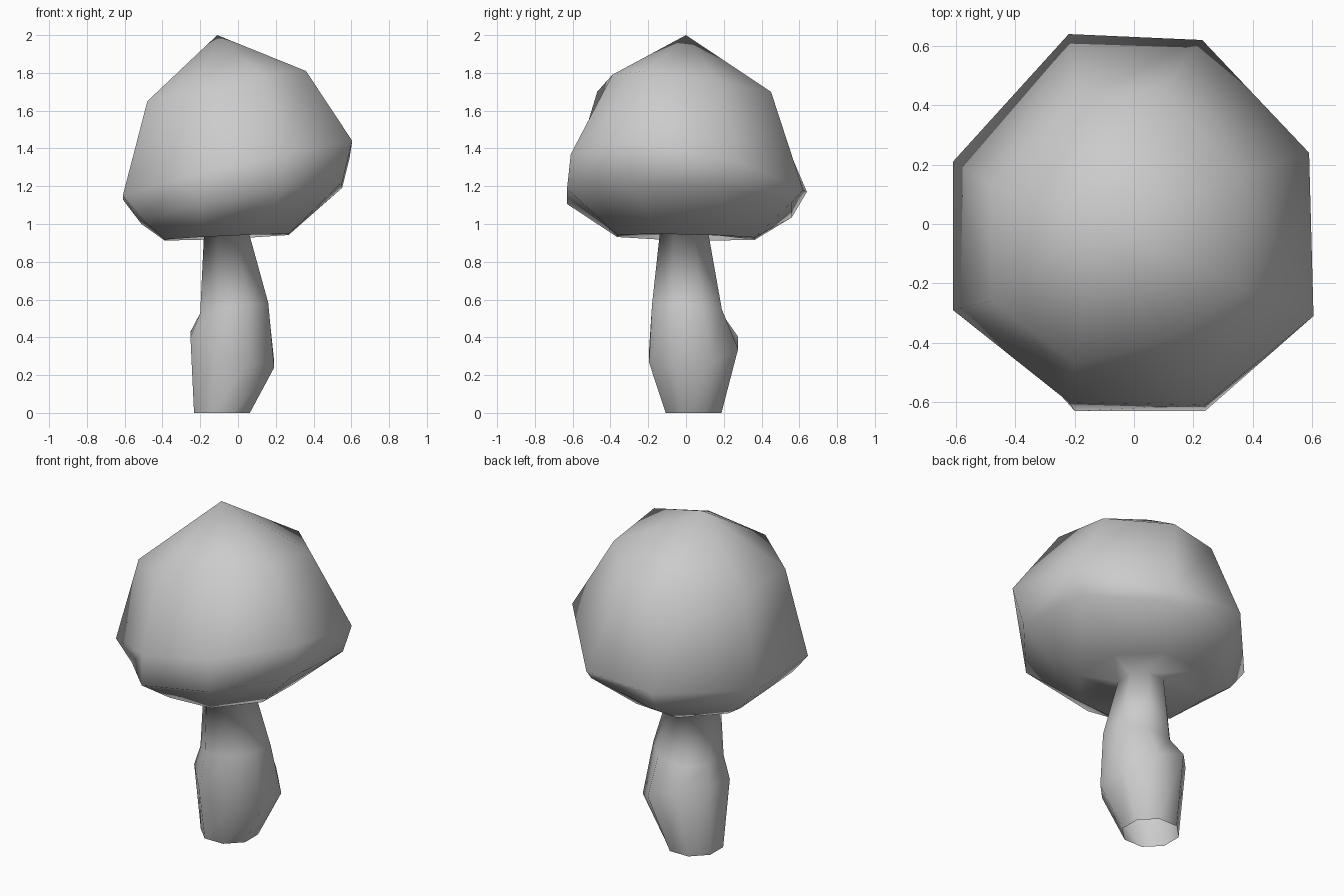
import bpy
import bmesh
import math
from mathutils import Vector

SIDES = 8

default_cube = bpy.data.objects.get("Cube")
if default_cube:
    bpy.data.objects.remove(default_cube, do_unlink=True)


def flat_material(name, colour):
    material = bpy.data.materials.new(name)
    material.use_nodes = True
    material.diffuse_color = colour
    material.node_tree.nodes["Principled BSDF"].inputs["Base Color"].default_value = colour
    return material


def add_ring(mesh, centre, radii, tilt=(0, 0)):
    """Octagonal cross-section; tilt is its rise per unit along x and y."""
    ring = []
    for step in range(SIDES):
        angle = math.tau * (step + 0.5) / SIDES
        offset_x = radii[0] * math.cos(angle)
        offset_y = radii[1] * math.sin(angle)
        rise = tilt[0] * offset_x + tilt[1] * offset_y
        ring.append(mesh.verts.new(Vector(centre) + Vector((offset_x, offset_y, rise))))
    return ring


def add_uneven_ring(mesh, corners):
    """Hand-shaped octagonal cross-section, anticlockwise from the left."""
    return [mesh.verts.new(corner) for corner in corners]


def bridge(mesh, lower, upper):
    for i in range(SIDES):
        j = (i + 1) % SIDES
        mesh.faces.new((lower[i], lower[j], upper[j], upper[i]))


mesh = bmesh.new()

# Crooked hollow stem, open at the foot: foot, bulge, waist, neck
foot = add_ring(mesh, (-0.085, 0.04, 0), (0.16, 0.16))
bulge = add_ring(mesh, (-0.03, 0.04, 0.335), (0.24, 0.255), (-0.36, 0.15))
waist = add_ring(mesh, (-0.02, 0.005, 0.55), (0.195, 0.2), (0.15, -0.07))
neck = add_ring(mesh, (-0.06, -0.01, 0.945), (0.13, 0.14))

# Lopsided cap: underside, lip, brim, shoulder
underside = add_ring(mesh, (-0.06, 0, 0.93), (0.355, 0.395), (0.045, -0.02))
lip = add_ring(mesh, (0.02, -0.035, 1.11), (0.575, 0.644), (0.18, -0.06))
brim = add_uneven_ring(mesh, [
    (0.59, 0.24, 1.345), (0.23, 0.62, 1.18), (-0.22, 0.64, 1.17), (-0.61, 0.21, 1.13),
    (-0.61, -0.29, 1.15), (-0.22, -0.6, 1.27), (0.24, -0.61, 1.37), (0.605, -0.31, 1.44)])
shoulder = add_uneven_ring(mesh, [
    (0.36, 0.17, 1.76), (0.09, 0.45, 1.7), (-0.19, 0.43, 1.66), (-0.48, 0.13, 1.65),
    (-0.48, -0.26, 1.65), (-0.2, -0.47, 1.7), (0.12, -0.39, 1.79), (0.36, -0.21, 1.81)])

rings = [foot, bulge, waist, neck, underside, lip, brim, shoulder]
for lower, upper in zip(rings, rings[1:]):
    bridge(mesh, lower, upper)

# Pointed crown
tip = mesh.verts.new((-0.11, 0, 2))
for i in range(SIDES):
    mesh.faces.new((shoulder[i], shoulder[(i + 1) % SIDES], tip))

# Soft shading all over
for face in mesh.faces:
    face.smooth = True

data = bpy.data.meshes.new("mushroom")
mesh.to_mesh(data)
mesh.free()
data.materials.append(flat_material("plain grey", (0.6, 0.6, 0.6, 1)))
mushroom = bpy.data.objects.new("mushroom", data)
bpy.context.collection.objects.link(mushroom)
